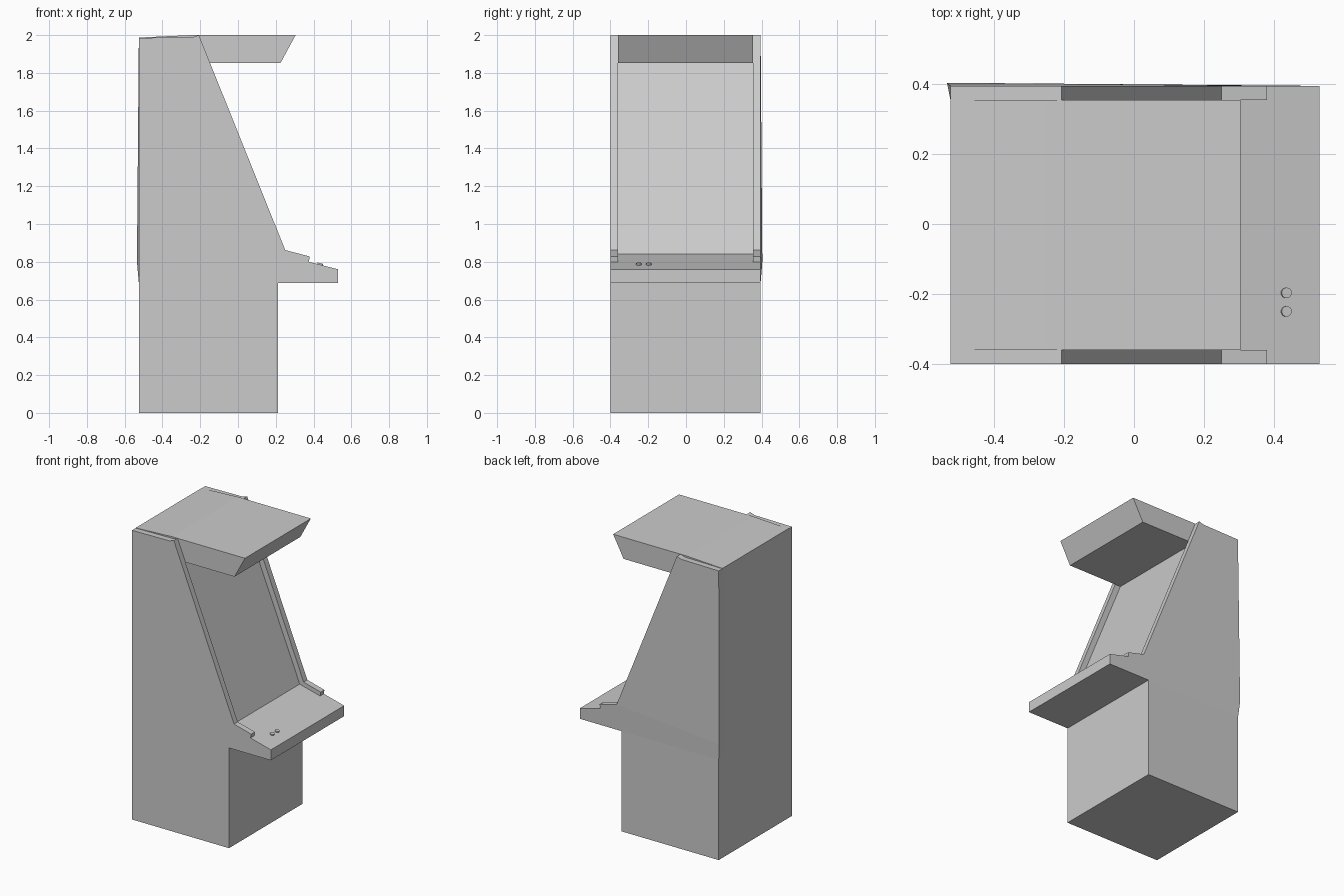
import bpy, bmesh, math
from mathutils import Vector

if "Cube" in bpy.data.objects:
    bpy.data.objects.remove(bpy.data.objects["Cube"])


def extrude_profile(name, profile, y0, y1, edit=None):
    """Solid from an (x, z) profile spanning y0..y1."""
    bm = bmesh.new()
    a = [bm.verts.new((x, y0, z)) for x, z in profile]
    b = [bm.verts.new((x, y1, z)) for x, z in profile]
    n = len(profile)
    bm.faces.new(a)
    outer = bm.faces.new(b[::-1])
    for i in range(n):
        j = (i + 1) % n
        bm.faces.new((a[i], b[i], b[j], a[j]))
    if edit:
        edit(bm, b, outer)
    bmesh.ops.recalc_face_normals(bm, faces=bm.faces[:])
    mesh = bpy.data.meshes.new(name)
    bm.to_mesh(mesh)
    bm.free()
    obj = bpy.data.objects.new(name, mesh)
    bpy.context.collection.objects.link(obj)
    return obj


# Cabinet core: base, control deck, recessed screen and overhanging marquee
core = [(-0.525, 0), (0.212, 0), (0.212, 0.688), (0.53, 0.688), (0.53, 0.76),
        (0.22, 0.84), (-0.19, 1.852), (0.225, 1.852), (0.305, 2.0),
        (-0.25, 2.0), (-0.525, 1.987)]
extrude_profile("cabinet_core", core, -0.36, 0.355)

# Side panels standing proud of the screen, with a stepped front
side = [(-0.525, 0), (0.212, 0), (0.212, 0.688), (0.53, 0.688), (0.53, 0.76),
        (0.375, 0.80), (0.38, 0.828), (0.25, 0.862), (-0.207, 2.0),
        (-0.24, 1.989), (-0.525, 1.985), (-0.525, 0.80), (-0.525, 0.688)]
extrude_profile("near_side_panel", side, -0.40, -0.36)


def bulge(bm, verts, outer):
    """Slightly flare the rear edge of the far panel above deck level."""
    bmesh.utils.face_split(outer, verts[12], verts[2])
    upper = next(f for f in verts[11].link_faces
                 if verts[7] in f.verts)
    bmesh.utils.face_split(upper, verts[11], verts[7])
    verts[11].co = (-0.535, 0.404, 0.80)


extrude_profile("far_side_panel", side, 0.355, 0.395, bulge)

# Control buttons, square to the sloping deck
normal = Vector((0.08, 0, 0.31)).normalized()
for i, y in enumerate((-0.25, -0.197)):
    pos = Vector((0.435, y, 0.7845)) + normal * 0.001
    bpy.ops.mesh.primitive_cylinder_add(
        vertices=20, radius=0.015, depth=0.014, location=pos,
        rotation=normal.to_track_quat('Z', 'Y').to_euler())
    bpy.context.object.name = f"deck_button_{i + 1}"
    bpy.ops.object.shade_smooth_by_angle(angle=math.radians(30))
